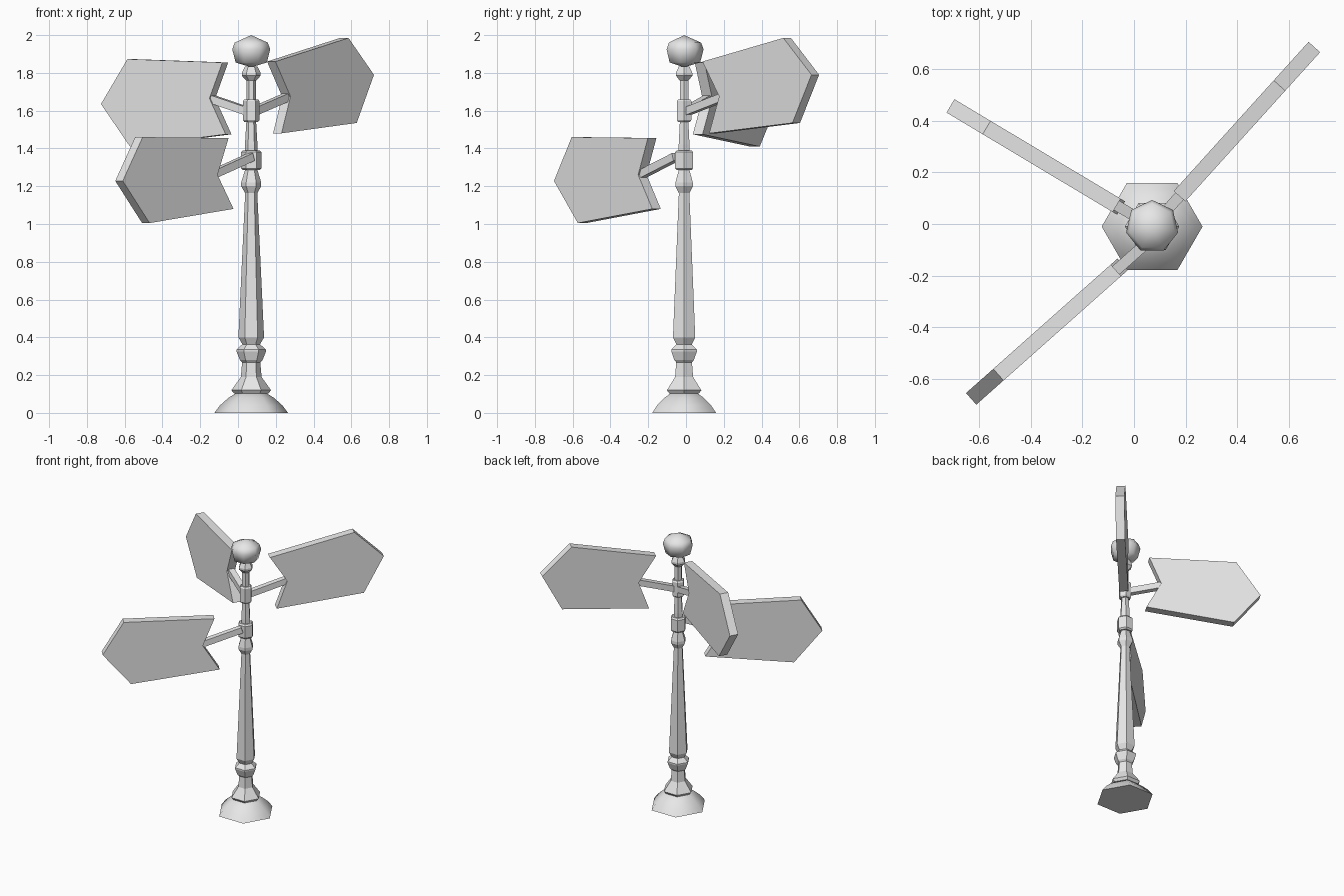
import bpy, bmesh, math
from mathutils import Vector, Matrix

cube = bpy.data.objects.get("Cube")
if cube:
    bpy.data.objects.remove(cube, do_unlink=True)

grey = bpy.data.materials.new("plain_grey")
grey.use_nodes = True
grey.diffuse_color = (0.8, 0.8, 0.8, 1)
grey.node_tree.nodes["Principled BSDF"].inputs["Base Color"].default_value = (0.8, 0.8, 0.8, 1)

CENTRE = Vector((0.07, -0.01, 0))


def finish(name, bm, smooth_angle=None):
    """Turn a bmesh into a named object, optionally smooth below an angle."""
    bmesh.ops.remove_doubles(bm, verts=bm.verts, dist=0.0001)
    bmesh.ops.recalc_face_normals(bm, faces=bm.faces)
    mesh = bpy.data.meshes.new(name)
    bm.to_mesh(mesh)
    bm.free()
    mesh.materials.append(grey)
    if smooth_angle:
        mesh.shade_smooth()
        mesh.set_sharp_from_angle(angle=math.radians(smooth_angle))
    obj = bpy.data.objects.new(name, mesh)
    bpy.context.collection.objects.link(obj)
    return obj


def lathe(name, profile, sides=6, start=0.0, smooth_angle=None):
    """Revolve (radius, height) points into a closed faceted solid."""
    bm = bmesh.new()
    rings = []
    for r, z in profile:
        angles = [start + math.tau * i / sides for i in range(sides)]
        if r == 0:
            rings.append([bm.verts.new(CENTRE + Vector((0, 0, z)))] * sides)
        else:
            rings.append([bm.verts.new(CENTRE + Vector((r * math.cos(a), r * math.sin(a), z)))
                          for a in angles])
    for low, high in zip(rings, rings[1:]):
        for i in range(sides):
            j = (i + 1) % sides
            corners = list(dict.fromkeys((low[i], low[j], high[j], high[i])))
            bm.faces.new(corners)
    for (r, z), ring in ((profile[0], rings[0]), (profile[-1], rings[-1])):
        if r > 0:
            bm.faces.new(ring)
    return finish(name, bm, smooth_angle)


# Post parts, bottom to top
lathe("base_dome", [(0.195, 0), (0.165, 0.04), (0.12, 0.08), (0.075, 0.108)], smooth_angle=50)
lathe("post_foot", [(0.09, 0.102), (0.105, 0.12), (0.055, 0.19), (0.047, 0.28)])
lathe("lower_ring", [(0.045, 0.265), (0.06, 0.28), (0.078, 0.325), (0.078, 0.335), (0.045, 0.365)])
lathe("shaft", [(0.045, 0.36), (0.068, 0.4), (0.032, 1.165)])
lathe("upper_ring", [(0.03, 1.16), (0.053, 1.2), (0.053, 1.22), (0.033, 1.285)])
lathe("upper_pole", [(0.033, 1.28), (0.033, 1.42), (0.026, 1.54), (0.026, 1.78)])
lathe("lower_band", [(0.045, 1.285), (0.055, 1.295), (0.055, 1.38), (0.045, 1.39)])
lathe("upper_band", [(0.036, 1.54), (0.044, 1.55), (0.044, 1.65), (0.036, 1.66)])
lathe("finial_collar", [(0.027, 1.76), (0.05, 1.785), (0.05, 1.8), (0.032, 1.835)])
lathe("finial_ball", [(0, 1.83), (0.085, 1.855), (0.103, 1.925), (0.09, 1.96), (0, 2.0)],
      sides=7, start=math.pi / 2, smooth_angle=89)


def sign(name, angle, arm_z, outline, origin=CENTRE, thick=0.06):
    """Arrow board standing along a heading, with an arm into its notch."""
    turn = Matrix.Translation(origin) @ Matrix.Rotation(math.radians(angle), 4, 'Z')
    bm = bmesh.new()
    face = bm.faces.new([bm.verts.new((u, -thick / 2, z)) for u, z in outline])
    grown = bmesh.ops.extrude_face_region(bm, geom=[face])
    moved = [v for v in grown["geom"] if isinstance(v, bmesh.types.BMVert)]
    bmesh.ops.translate(bm, verts=moved, vec=(0, thick, 0))
    bm.transform(turn)
    finish(name + "_board", bm)

    # Square arm from the post to the notch
    notch_u, notch_z = outline[-1]
    start, end = Vector((0, 0, arm_z)), Vector((notch_u + 0.015, 0, notch_z))
    span = end - start
    bm = bmesh.new()
    bmesh.ops.create_cube(bm, size=1)
    bm.transform(turn @ Matrix.Translation((start + end) / 2)
                 @ span.to_track_quat('X', 'Z').to_matrix().to_4x4()
                 @ Matrix.Diagonal((span.length, 0.042, 0.042, 1)))
    finish(name + "_arm", bm)


# Outlines: lower inner, lower outer, tip, upper outer, upper inner, notch
sign("back_left_sign", 47.9, 1.59,
     [(0.206, 1.48), (0.80, 1.535), (0.936, 1.79), (0.735, 1.985), (0.158, 1.86), (0.277, 1.675)])
sign("back_right_sign", 149.1, 1.59,
     [(0.14, 1.475), (0.73, 1.41), (0.909, 1.635), (0.746, 1.873), (0.16, 1.855), (0.24, 1.665)])
sign("front_right_sign", 221.6, 1.355,
     [(0.152, 1.08), (0.746, 1.005), (0.936, 1.228), (0.795, 1.46), (0.187, 1.455), (0.265, 1.26)],
     origin=CENTRE + Vector((0, -0.045, 0)))
